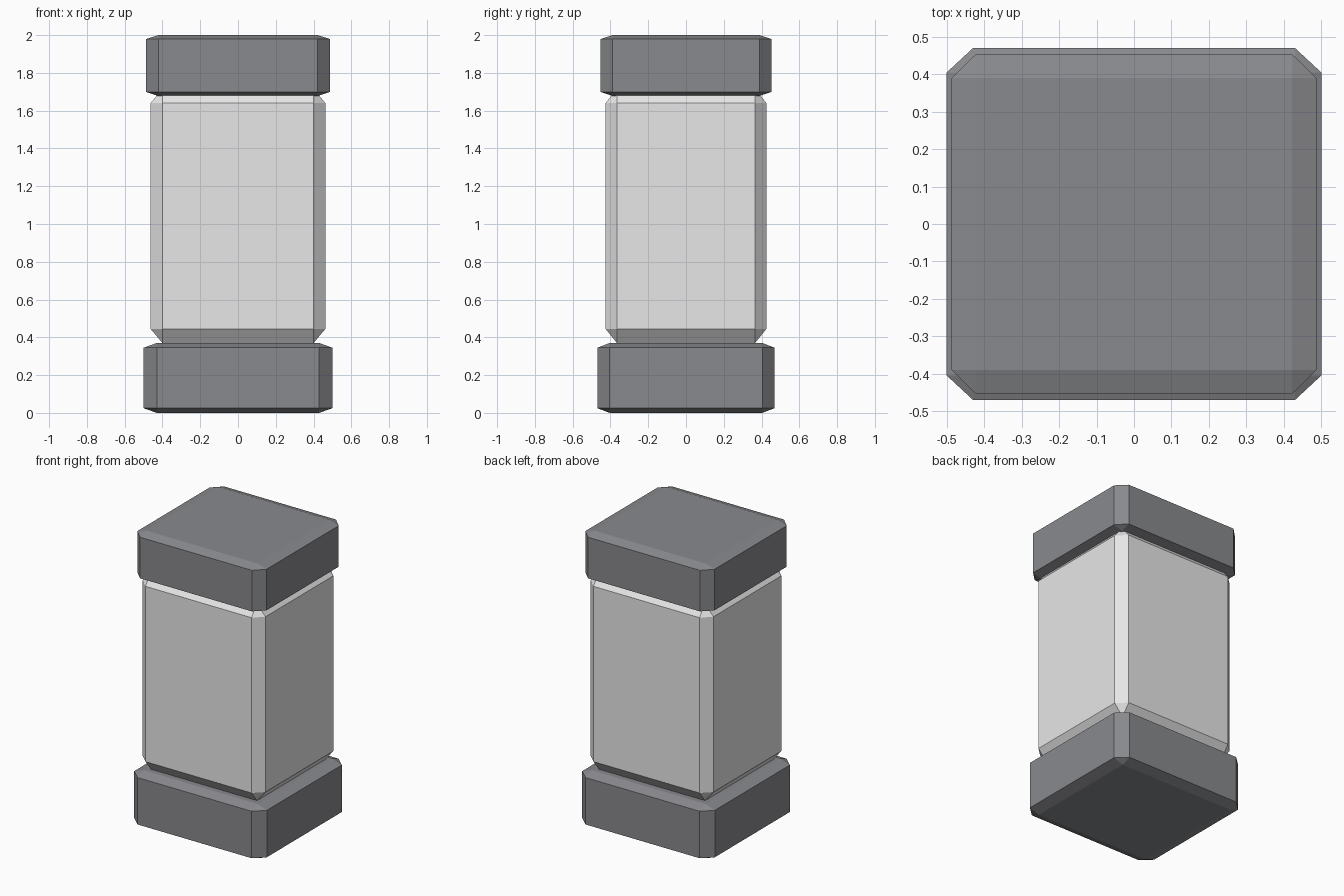
import bpy
import bmesh

default = bpy.data.objects.get("Cube")
if default:
    bpy.data.objects.remove(default, do_unlink=True)


def make_material(name, color):
    mat = bpy.data.materials.new(name)
    mat.use_nodes = True
    mat.diffuse_color = color
    mat.node_tree.nodes["Principled BSDF"].inputs["Base Color"].default_value = color
    return mat


def beveled_block(name, half_x, half_y, z_low, z_high, chamfer, mat):
    """Box with one flat chamfer on every edge; chamfer is its x, y, z size."""
    half = (half_x, half_y, (z_high - z_low) / 2)
    bm = bmesh.new()
    # Each box corner becomes three points, one on each face that meets there
    for sx in (-1, 1):
        for sy in (-1, 1):
            for sz in (-1, 1):
                for axis in range(3):
                    point = [s * (half[i] - (0 if i == axis else chamfer[i]))
                             for i, s in enumerate((sx, sy, sz))]
                    bm.verts.new(point)
    # The hull closes the faces, edge chamfers and corner triangles
    bmesh.ops.convex_hull(bm, input=bm.verts[:])
    bmesh.ops.dissolve_limit(bm, angle_limit=0.01, verts=bm.verts[:], edges=bm.edges[:])
    bmesh.ops.recalc_face_normals(bm, faces=bm.faces[:])
    mesh = bpy.data.meshes.new(name)
    bm.to_mesh(mesh)
    bm.free()
    mesh.materials.append(mat)
    obj = bpy.data.objects.new(name, mesh)
    obj.location.z = (z_low + z_high) / 2
    bpy.context.collection.objects.link(obj)
    return obj


dark = make_material("dark grey", (0.25, 0.253, 0.268, 1))
light = make_material("light grey", (0.8, 0.8, 0.8, 1))

# Base, jar body tucked up into the lid, and lid
beveled_block("base", 0.5, 0.469, 0, 0.37, (0.07, 0.065, 0.025), dark)
beveled_block("body", 0.463, 0.426, 0.37, 1.715, (0.063, 0.06, 0.075), light)
beveled_block("lid", 0.487, 0.453, 1.678, 2, (0.065, 0.064, 0.021), dark)
